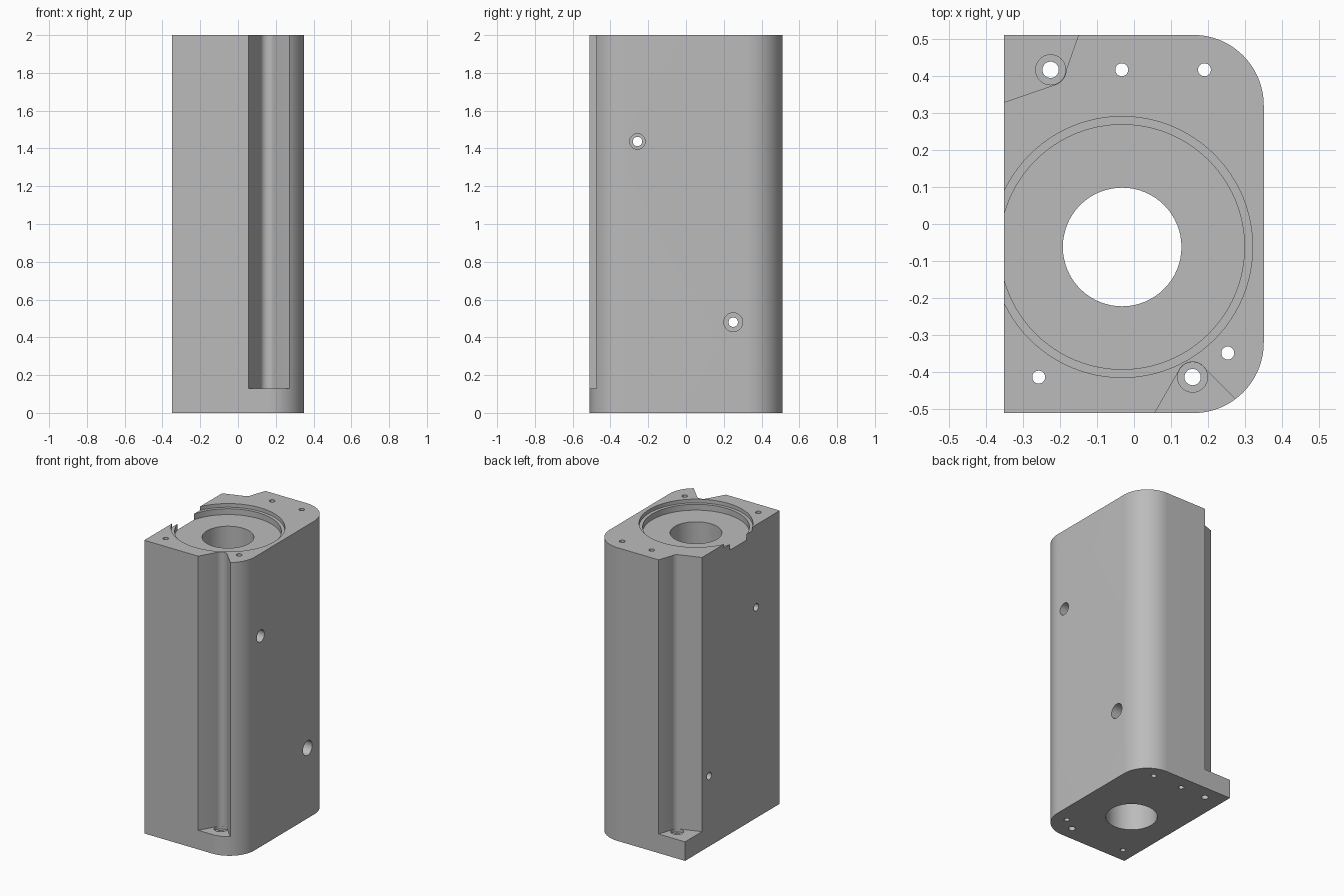
import bpy, bmesh, math
from mathutils import Vector

if "Cube" in bpy.data.objects:
    bpy.data.objects.remove(bpy.data.objects["Cube"])


def prism(name, pts, z0, z1):
    """Extrude a 2D outline between two heights."""
    bm = bmesh.new()
    face = bm.faces.new([bm.verts.new((x, y, z0)) for x, y in pts])
    new = bmesh.ops.extrude_face_region(bm, geom=[face])["geom"]
    bmesh.ops.translate(bm, vec=(0, 0, z1 - z0),
                        verts=[g for g in new if isinstance(g, bmesh.types.BMVert)])
    bmesh.ops.recalc_face_normals(bm, faces=bm.faces)
    mesh = bpy.data.meshes.new(name)
    bm.to_mesh(mesh)
    bm.free()
    obj = bpy.data.objects.new(name, mesh)
    bpy.context.collection.objects.link(obj)
    return obj


def arc(cx, cy, r, a0, a1, n):
    """Points on an arc, angles in degrees."""
    return [(cx + r * math.cos(math.radians(a0 + (a1 - a0) * i / n)),
             cy + r * math.sin(math.radians(a0 + (a1 - a0) * i / n))) for i in range(n + 1)]


def circle(cx, cy, r, n=32):
    return arc(cx, cy, r, 0, 360, n)[:-1]


def cut(body, cutter):
    mod = body.modifiers.new("cut", "BOOLEAN")
    mod.operation, mod.solver, mod.object = "DIFFERENCE", "EXACT", cutter
    bpy.context.view_layer.objects.active = body
    bpy.ops.object.modifier_apply(modifier=mod.name)
    bpy.data.objects.remove(cutter)


def side_hole(y, z, r, x0, x1):
    """Round cutter lying along x."""
    obj = prism("side_hole_cutter", circle(0, 0, r), x0, x1)
    for v in obj.data.vertices:
        x, yy, zz = v.co
        v.co = Vector((zz, y + x, z + yy))
    return obj


# Block with two rounded corners on the right
W, D, R = 0.35, 0.51, 0.19
outline = ([(-W, -D)] + arc(W - R, -D + R, R, -90, 0, 24)
           + arc(W - R, D - R, R, 0, 90, 24) + [(-W, D)])
body = prism("housing_block", outline, 0, 2)

# Stepped round recess in the top and the central bore
CX, CY = -0.032, -0.062
cut(body, prism("recess_cutter", circle(CX, CY, 0.352, 96), 1.975, 2.1))
cut(body, prism("seat_cutter", circle(CX, CY, 0.33, 96), 1.935, 2.1))
cut(body, prism("bore_cutter", circle(CX, CY, 0.16, 64), -0.1, 2.1))

# Tall corner pockets with a rounded inner wall
front = ([(0.016, -0.58), (0.121, -0.396)] + arc(0.158, -0.413, 0.041, 152, 30, 16)
         + [(0.38, -0.58)])
cut(body, prism("front_pocket_cutter", front, 0.13, 2.1))
back = ([(-0.125, 0.58), (-0.183, 0.416)] + arc(-0.225, 0.416, 0.042, -15, -70, 10)
        + [(-0.45, 0.294), (-0.45, 0.58)])
cut(body, prism("back_pocket_cutter", back, 0.13, 2.1))

# Bolt holes in the pocket floors, with a shallow spot face
for x, y in ((0.158, -0.413), (-0.225, 0.416)):
    cut(body, prism("spot_face_cutter", circle(x, y, 0.0405), 0.11, 0.5))
    cut(body, prism("bolt_hole_cutter", circle(x, y, 0.022), -0.1, 0.5))

# Small vertical through holes
for x, y in ((-0.033, 0.416), (0.19, 0.416), (-0.257, -0.413), (0.253, -0.348)):
    cut(body, prism("small_hole_cutter", circle(x, y, 0.0175, 24), -0.1, 2.1))

# Side through holes, counterbored from the right
for y, z, r in ((-0.257, 1.437, 0.041), (0.25, 0.48, 0.05)):
    cut(body, side_hole(y, z, r, 0.15, 0.5))
    cut(body, side_hole(y, z, 0.025, -0.5, 0.5))

# Flat grey finish, smooth on the curved walls
grey = bpy.data.materials.new("grey")
grey.diffuse_color = (0.5, 0.5, 0.5, 1)
grey.use_nodes = True
grey.node_tree.nodes["Principled BSDF"].inputs["Base Color"].default_value = grey.diffuse_color
body.data.materials.clear()
body.data.materials.append(grey)
for p in body.data.polygons:
    p.material_index = 0
bpy.ops.object.select_all(action="DESELECT")
body.select_set(True)
bpy.context.view_layer.objects.active = body
bpy.ops.object.shade_smooth_by_angle(angle=math.radians(25))
